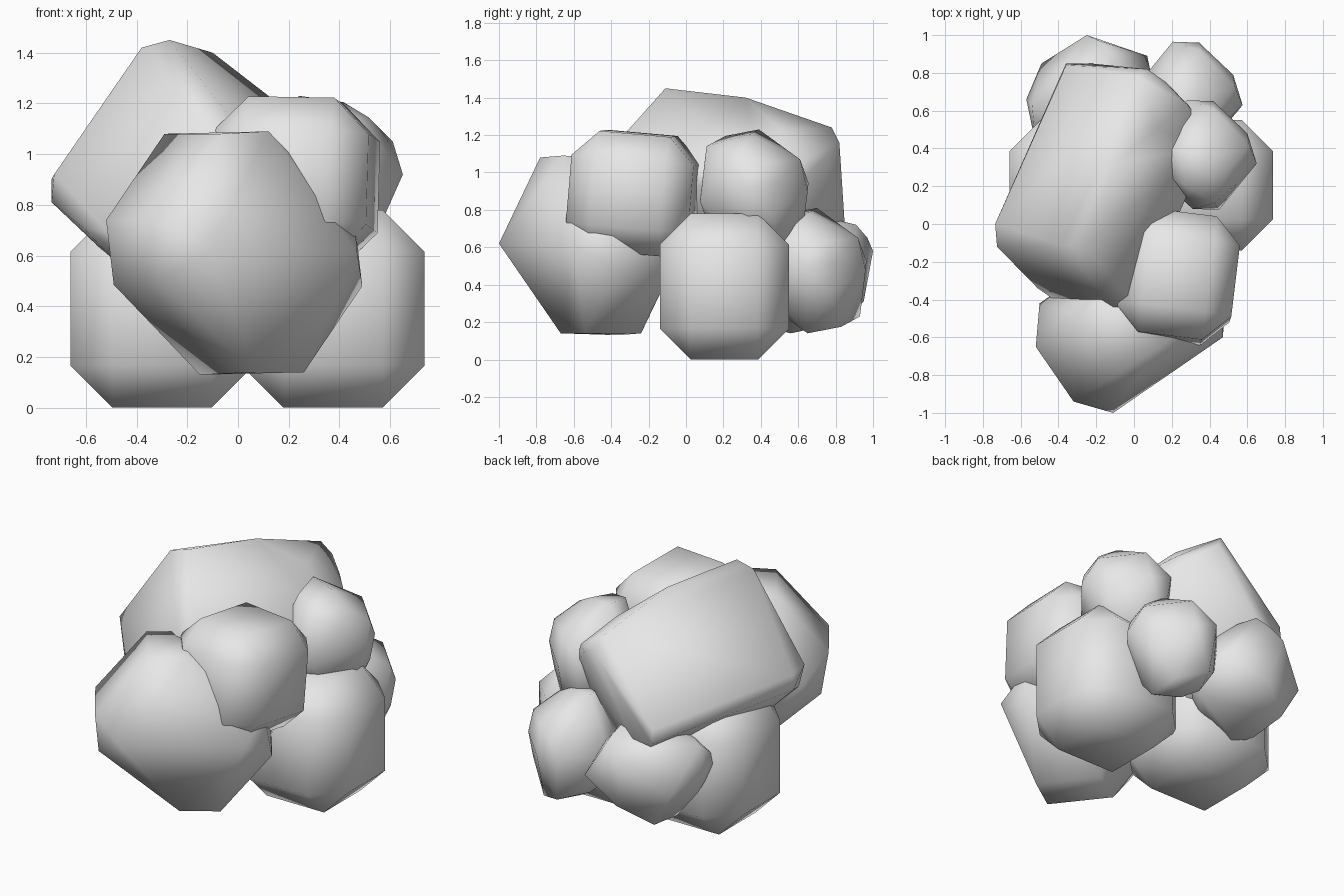
import bpy
import bmesh
from math import radians
from mathutils import Euler, Matrix, Vector

default_cube = bpy.data.objects.get("Cube")
if default_cube:
    bpy.data.objects.remove(default_cube, do_unlink=True)

# One plain stone colour
stone = bpy.data.materials.new("stone_grey")
stone.use_nodes = True
stone.diffuse_color = (0.8, 0.8, 0.8, 1)
stone.node_tree.nodes["Principled BSDF"].inputs["Base Color"].default_value = stone.diffuse_color


def finish(name, bm, location):
    """Turn a bmesh into a smooth, stone coloured object."""
    bmesh.ops.recalc_face_normals(bm, faces=bm.faces[:])
    for face in bm.faces:
        face.smooth = True
    mesh = bpy.data.meshes.new(name)
    bm.to_mesh(mesh)
    bm.free()
    mesh.materials.append(stone)
    boulder = bpy.data.objects.new(name, mesh)
    boulder.location = location
    bpy.context.collection.objects.link(boulder)
    return boulder


def block_boulder(name, location, size, chamfer, angles=(0, 0, 0)):
    """A stretched block with chamfered edges, turned to its angle."""
    bm = bmesh.new()
    bmesh.ops.create_cube(bm, size=1, matrix=Matrix.Diagonal((*size, 1)))
    bmesh.ops.bevel(bm, geom=bm.edges[:], offset=chamfer, segments=1,
                    affect='EDGES', profile=0.5)
    bm.transform(Euler([radians(angle) for angle in angles]).to_matrix().to_4x4())
    return finish(name, bm, location)


def hewn_boulder(name, location, corners):
    """A skewed boulder: each corner is repeated through the centre."""
    bm = bmesh.new()
    for corner in corners:
        for side in (-1, 1):
            bm.verts.new(Vector(corner) * side)
    hull = bmesh.ops.convex_hull(bm, input=bm.verts[:])
    loose = {v for v in hull["geom_interior"] + hull["geom_unused"]
             if isinstance(v, bmesh.types.BMVert)}
    bmesh.ops.delete(bm, geom=list(loose), context='VERTS')
    bmesh.ops.dissolve_limit(bm, angle_limit=radians(4),
                             verts=bm.verts[:], edges=bm.edges[:])
    return finish(name, bm, location)


# Two upright base blocks
for name, x in (("left_base_boulder", 0.375), ("right_base_boulder", -0.3)):
    block_boulder(name, (x, 0.205, 0.39), (0.72, 0.69, 0.78), 0.165)

# Large boulder leaning out at the front
hewn_boulder("front_boulder", (-0.015, -0.51, 0.61), [
    (-0.505, -0.14, 0.13), (-0.305, -0.43, 0.13), (-0.3, -0.4, -0.11),
    (-0.475, -0.11, -0.125), (-0.095, -0.49, 0.01), (0.485, -0.09, 0),
    (-0.275, 0.03, 0.47), (-0.085, 0.16, 0.47), (0.135, -0.15, 0.48),
    (-0.055, -0.27, 0.47),
])

# Long slab lying across the top
hewn_boulder("top_slab", (-0.17, 0.205, 0.89), [
    (-0.565, -0.205, -0.08), (-0.565, -0.205, 0.01), (-0.555, -0.325, 0.03),
    (-0.1, -0.315, 0.56), (-0.21, -0.32, 0.53), (0.07, 0.115, 0.51),
    (0.19, 0.575, 0.35), (0.24, 0.615, 0.27), (-0.19, 0.645, -0.19),
    (-0.19, 0.635, -0.11), (-0.06, 0.645, -0.19), (0.34, 0.545, 0.2),
    (0.44, 0.435, 0.18), (0.29, 0.3, 0.34),
])

# Shoulder block beside the slab
block_boulder("shoulder_boulder", (0.225, -0.28, 0.89), (0.62, 0.66, 0.64), 0.14, (-5, 1, -7))

# Matching pair of smaller stones at the side and the back
small_corners = [
    (-0.125, 0.025, 0.335), (-0.1, -0.155, 0.3), (0.05, -0.02, 0.31),
    (0.06, -0.255, 0.245), (0.055, 0.245, 0.175), (0.245, 0.05, 0.155),
    (0.285, -0.045, 0.025), (0.235, 0.115, 0.045), (0.215, 0.095, -0.115),
    (-0.085, 0.29, 0.05), (0.055, 0.285, 0), (-0.15, 0.06, -0.25),
    (-0.18, 0.15, -0.16),
]
for name, location in (("side_boulder", (0.365, 0.365, 0.895)),
                       ("left_back_boulder", (0.29, 0.675, 0.475))):
    hewn_boulder(name, location, small_corners)

# Rounder stone at the other back corner
hewn_boulder("right_back_boulder", (-0.225, 0.655, 0.45), [
    (-0.025, 0.345, 0.13), (-0.345, 0.005, 0.05), (-0.265, 0.195, -0.04),
    (0.095, 0.255, 0.27), (-0.145, 0.185, -0.25), (0.035, 0.295, -0.14),
    (0.295, 0.235, -0.04), (-0.14, -0.045, -0.28), (-0.275, -0.055, -0.11),
    (-0.315, -0.025, 0.21), (0.025, 0.095, 0.31), (0.04, 0.315, 0.2),
])
